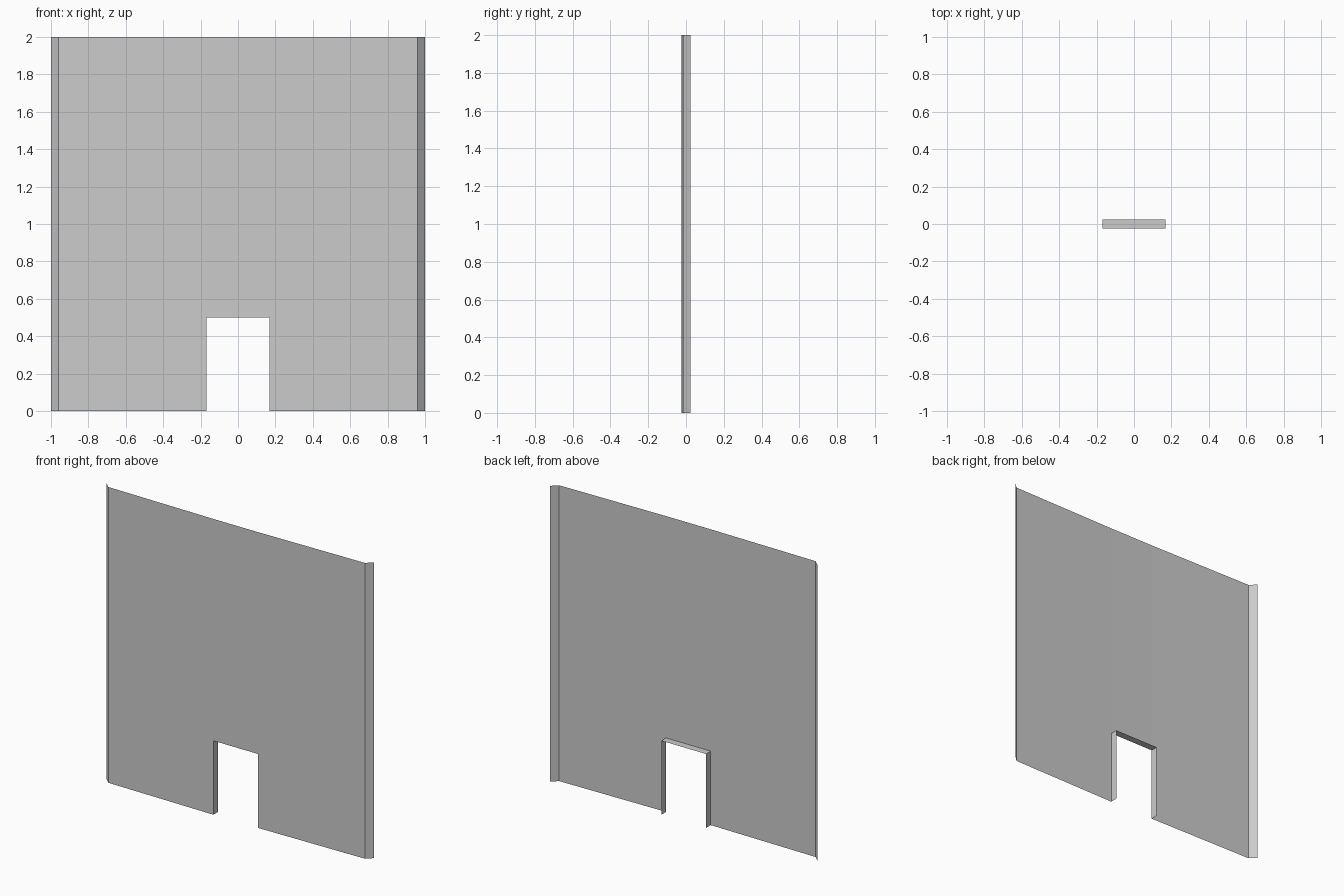
import bpy, bmesh

if "Cube" in bpy.data.objects:
    bpy.data.objects.remove(bpy.data.objects["Cube"])

HEIGHT, DOOR_H, DOOR_X = 2.0, 0.5, 0.167
FRONT, BACK = -0.025, 0.025


def sheet(name, quads):
    """Build one flat-shaded open sheet from quads, welding shared corners."""
    bm = bmesh.new()
    for quad in quads:
        bm.faces.new([bm.verts.new(p) for p in quad])
    bmesh.ops.remove_doubles(bm, verts=bm.verts, dist=1e-5)
    mesh = bpy.data.meshes.new(name)
    bm.to_mesh(mesh)
    bm.free()
    obj = bpy.data.objects.new(name, mesh)
    bpy.context.collection.objects.link(obj)
    return obj


def upright(a, b, z0, z1):
    """Vertical quad standing between plan points a and b."""
    return [(*a, z0), (*b, z0), (*b, z1), (*a, z1)]


# Wall skin: slightly bowed plan profile with swept-back edge flanges
half = [(DOOR_X, FRONT), (0.96, -0.015), (1.0, 0.024)]
plan = [(-x, y) for x, y in reversed(half)] + half
wall = []
for a, b in zip(plan, plan[1:]):
    if a[0] < 0 < b[0]:
        # Middle panel above the doorway
        wall.append(upright(a, b, DOOR_H, HEIGHT))
    else:
        # Side panels share a seam at the doorway head
        wall.append(upright(a, b, 0, HEIGHT))
sheet("wall_panel", wall)

# Doorway lining: two jambs and a head running from front to back
left_f, left_b = (-DOOR_X, FRONT), (-DOOR_X, BACK)
right_f, right_b = (DOOR_X, FRONT), (DOOR_X, BACK)
sheet("doorway_lining", [
    upright(left_f, left_b, 0, DOOR_H),
    [(*left_f, DOOR_H), (*left_b, DOOR_H), (*right_b, DOOR_H), (*right_f, DOOR_H)],
    upright(right_b, right_f, 0, DOOR_H),
])
